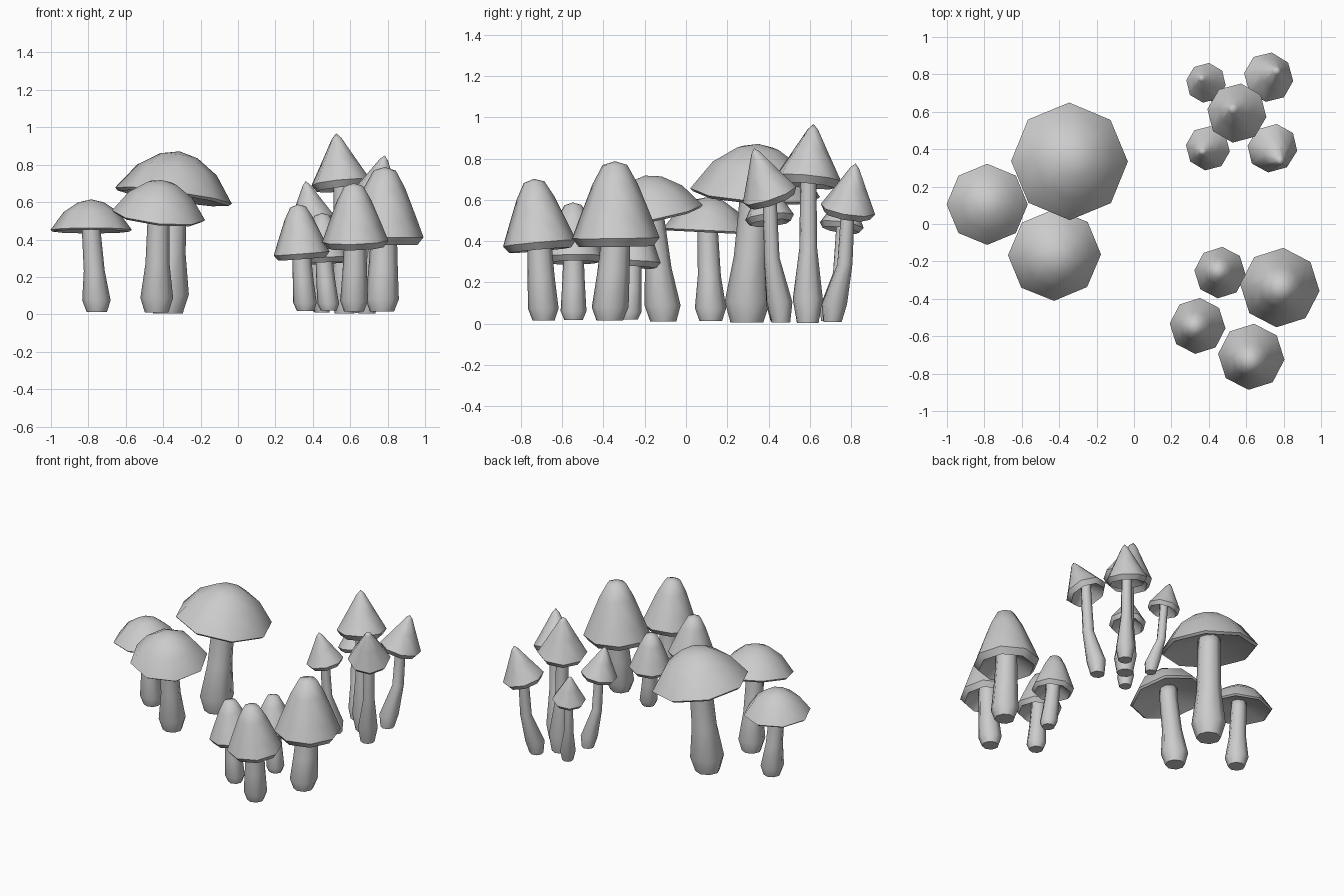
import bpy, bmesh
from math import cos, sin, pi, radians
from mathutils import Vector, Matrix

if "Cube" in bpy.data.objects:
    bpy.data.objects.remove(bpy.data.objects["Cube"])

SIDES = 8
# Per kind: cap height / foot radius / stem top radius (all x cap radius), stem bend, turn in degrees
RATIOS = {"broad": (.75, .35, .23, .45, 0), "pointed": (1.64, .46, .245, .8, -8), "bell": (1.75, .42, .33, .6, -5)}
# Cap profiles (radius fraction, height fraction): apex, outer shell, rim, lip, underside
PROFILES = {
    "broad": [(0, 1), (.32, .9), (.68, .58), (1, 0), (.95, -.06), (.2, .3)],
    "pointed": [(0, 1), (.16, .9), (.53, .5), (1, 0), (.84, -.14), (.2, .2)],
    "bell": [(0, 1), (.28, .95), (.52, .7), (.84, .24), (1, 0), (.85, -.11), (.25, .15)],
}
# Per mushroom: rim centre x, y, z, cap radius, apex shift x, y, stem base x, y
CLUSTERS = {
    "broad": [
        (-.345, .335, .635, .315, .033, .016, -.375, .295),
        (-.785, .105, .452, .217, 0, .008, -.755, .12),
        (-.425, -.165, .53, .25, .02, -.035, -.435, -.11),
    ],
    "pointed": [
        (.55, .593, .705, .16, -.025, .025, .57, .59),
        (.72, .785, .555, .135, .048, .037, .67, .71),
        (.385, .755, .478, .108, -.027, .027, .44, .69),
        (.74, .405, .625, .137, .045, -.075, .69, .46),
        (.395, .405, .515, .12, -.033, -.02, .45, .45),
    ],
    "bell": [
        (.78, -.34, .415, .213, .005, -.005, .77, -.37),
        (.34, -.545, .325, .15, -.02, -.003, .36, -.545),
        (.46, -.26, .3, .138, -.013, .01, .485, -.275),
        (.627, -.71, .39, .178, -.009, -.028, .62, -.69),
    ],
}


def loft(name, rings, sharp, phase):
    """Join rings of (centre, rotation, radius); radius 0 makes a pole."""
    bm = bmesh.new()
    loops = []
    for c, rot, r in rings:
        if r == 0:
            loops.append([bm.verts.new(c)] * SIDES)
        else:
            angles = [2 * pi * k / SIDES + phase for k in range(SIDES)]
            loops.append([bm.verts.new(c + rot @ Vector((r * cos(a), r * sin(a), 0))) for a in angles])
    for a, b in zip(loops, loops[1:]):
        for k in range(SIDES):
            n = (k + 1) % SIDES
            bm.faces.new(list(dict.fromkeys((a[k], a[n], b[n], b[k])))).smooth = True
    # crisp rings
    for i in sharp:
        for k in range(SIDES):
            bm.edges.get((loops[i][k], loops[i][(k + 1) % SIDES])).smooth = False
    bmesh.ops.recalc_face_normals(bm, faces=bm.faces)
    mesh = bpy.data.meshes.new(name)
    bm.to_mesh(mesh)
    bm.free()
    bpy.context.collection.objects.link(bpy.data.objects.new(name, mesh))


def mushroom(kind, i, x, y, z, R, dx, dy, bx, by):
    tall, wide, slim, bend, turn = RATIOS[kind]
    rim, axis = Vector((x, y, z)), Vector((dx, dy, R * tall))
    rot = Vector((0, 0, 1)).rotation_difference(axis).to_matrix()
    phase = radians(turn)
    # cap with a hollow underside closed inside the stem
    prof = PROFILES[kind] + [(0, PROFILES[kind][-1][1])]
    edge = next(k for k, p in enumerate(prof) if p[0] == 1)
    loft(f"{kind}_cap_{i}", [(rim + axis * h, rot, R * f) for f, h in prof], [edge, edge + 1], phase)
    # stem, swollen near the foot and leaning towards the cap
    height = z + axis.z * .32
    foot = .045 * max(0, .65 - z) + .004
    rows = [(0, foot, 0), (0, foot, wide * .72), (bend * .15, height * .15, wide),
            (bend, height * .46, slim * 1.12), (1, z, slim), (1, height, slim), (1, height, 0)]
    base = Vector((bx, by, 0))
    top = Vector((x, y, 0))
    rings = [(base.lerp(top, t) + Vector((0, 0, h)), Matrix.Identity(3), R * f) for t, h, f in rows]
    loft(f"{kind}_stem_{i}", rings, [1], phase)


for kind, group in CLUSTERS.items():
    for i, spec in enumerate(group, 1):
        mushroom(kind, i, *spec)
